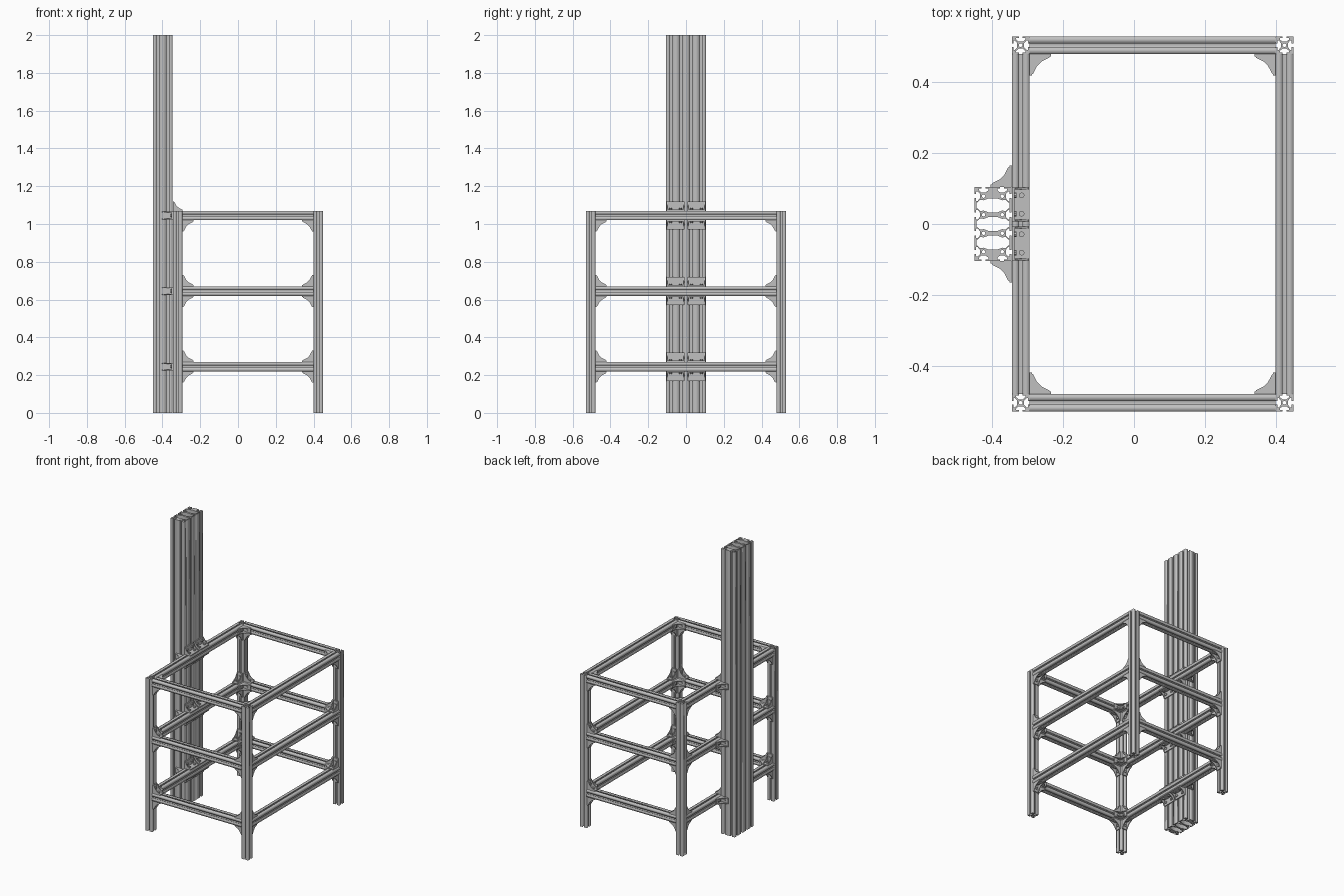
import bpy, bmesh, math
from mathutils import Matrix, Vector

if "Cube" in bpy.data.objects:
    bpy.data.objects.remove(bpy.data.objects["Cube"], do_unlink=True)

metal = bpy.data.materials.new("aluminium_grey")
metal.use_nodes = True
GREY = (0.53, 0.53, 0.53, 1)
metal.diffuse_color = GREY
metal.node_tree.nodes["Principled BSDF"].inputs["Base Color"].default_value = GREY


def place(name, mesh, matrix):
    obj = bpy.data.objects.new(name, mesh)
    bpy.context.collection.objects.link(obj)
    obj.matrix_world = matrix
    return obj


# Half of one T-slot: (offset from slot centre, depth), as fractions of a module
SLOT = [(0.11, 0), (0.11, 0.1), (0.26, 0.1), (0.26, 0.18), (0.12, 0.3)]


def slotted_outline(nx, ny, u):
    """Outline of an nx by ny module profile with a T-slot in every outer module."""
    corner = Vector((-nx * u / 2, -ny * u / 2))
    along = Vector((1, 0))
    pts = []
    for n in (nx, ny, nx, ny):
        inward = Vector((-along.y, along.x))
        pts.append(corner.copy())
        for i in range(n):
            centre = corner + along * u * (i + 0.5)
            pts += [centre - along * a * u + inward * d * u for a, d in SLOT]
            pts += [centre + along * a * u + inward * d * u for a, d in reversed(SLOT)]
        corner = corner + along * n * u
        along = inward
    return pts


def ring(x, y, r, n=10):
    return [(x + r * math.cos(2 * math.pi * i / n), y + r * math.sin(2 * math.pi * i / n))
            for i in range(n)]


def extrusion(name, loops, length):
    """Filled profile with holes, extruded along z about its middle."""
    curve = bpy.data.curves.new(name, 'CURVE')
    curve.dimensions = '2D'
    curve.fill_mode = 'BOTH'
    curve.extrude = length / 2
    for loop in loops:
        spline = curve.splines.new('POLY')
        spline.points.add(len(loop) - 1)
        for point, co in zip(spline.points, loop):
            point.co = (co[0], co[1], 0, 1)
        spline.use_cyclic_u = True
    temp = bpy.data.objects.new(name, curve)
    mesh = bpy.data.meshes.new_from_object(temp)
    bpy.data.objects.remove(temp)
    bpy.data.curves.remove(curve)
    mesh.name = name
    mesh.materials.clear()
    mesh.materials.append(metal)
    return mesh


def prism(bm, outline, z0, z1):
    face = bm.faces.new([bm.verts.new((x, y, z0)) for x, y in outline])
    out = bmesh.ops.extrude_face_region(bm, geom=[face])
    verts = [v for v in out["geom"] if isinstance(v, bmesh.types.BMVert)]
    bmesh.ops.translate(bm, verts=verts, vec=(0, 0, z1 - z0))


def bracket_mesh(name, leg, width, bolts):
    """Corner bracket: legs along +x and +y, two gusset walls, bolt heads."""
    bm = bmesh.new()
    t, w = 0.007, width / 2
    prism(bm, [(0, 0), (leg, 0), (leg, t), (t, t), (t, leg), (0, leg)], -w, w)
    half = [(leg, 0), (leg * 0.92, leg * 0.17), (leg * 0.57, leg * 0.35)]
    wall = [(0, 0)] + half + [(y, x) for x, y in reversed(half)]
    for z in (-w, w - 0.005):
        prism(bm, wall, z, z + 0.005)
    for z in bolts:
        for axis, spot in (('X', (leg * 0.55, t + 0.003, z)), ('Y', (t + 0.003, leg * 0.55, z))):
            bmesh.ops.create_cone(bm, cap_ends=True, segments=10, radius1=0.008, radius2=0.008,
                                  depth=0.007, matrix=Matrix.Translation(spot)
                                  @ Matrix.Rotation(math.pi / 2, 4, axis))
    bmesh.ops.recalc_face_normals(bm, faces=bm.faces)
    mesh = bpy.data.meshes.new(name)
    bm.to_mesh(mesh)
    bm.free()
    mesh.materials.append(metal)
    return mesh


def add_bracket(name, mesh, corner, a, b):
    a, b = Vector(a), Vector(b)
    rot = Matrix((a, b, a.cross(b))).transposed().to_4x4()
    place(name, mesh, Matrix.Translation(corner) @ rot)


# Main layout
U, H = 0.05, 0.025
LEFT, RIGHT, Y = 0.425, -0.32, 0.505
POST_H = 1.07
LEVELS = {"lower": 0.245, "middle": 0.645, "upper": 1.045}
MID = (LEFT + RIGHT) / 2
frame_loops = [slotted_outline(1, 1, U), ring(0, 0, 0.0055)]
post = extrusion("post", frame_loops, POST_H)
cross_rail = extrusion("cross_rail", frame_loops, LEFT - RIGHT - U)
side_rail = extrusion("side_rail", frame_loops, 2 * Y - U)
corner_bracket = bracket_mesh("corner_bracket", 0.06, 0.04, [0])
wide_bracket = bracket_mesh("wide_bracket", 0.05, 0.095, [-0.026, 0.026])
SIDES = (("left", LEFT, -1), ("right", RIGHT, 1))
ENDS = (("front", -Y, 1), ("back", Y, -1))

# Posts
for side, x, _ in SIDES:
    for end, y, _ in ENDS:
        place(f"{end}_{side}_post", post, Matrix.Translation((x, y, POST_H / 2)))

# Rails and corner brackets on every level
for level, z in LEVELS.items():
    for end, y, _ in ENDS:
        place(f"{level}_{end}_rail", cross_rail,
              Matrix.Translation((MID, y, z)) @ Matrix.Rotation(math.pi / 2, 4, 'Y'))
    for side, x, _ in SIDES:
        place(f"{level}_{side}_rail", side_rail,
              Matrix.Translation((x, 0, z)) @ Matrix.Rotation(math.pi / 2, 4, 'X'))
    for side, x, sx in SIDES:
        for end, y, sy in ENDS:
            tag = f"{level}_{end}_{side}"
            xi, yi = x + sx * H, y + sy * H
            add_bracket(f"{tag}_flat_bracket", corner_bracket, (xi, yi, z), (sx, 0, 0), (0, sy, 0))
            for where, sz in (("under", -1), ("over", 1)):
                if level == "upper" and sz > 0:
                    continue
                zi = z + sz * H
                add_bracket(f"{tag}_{where}_cross_bracket", corner_bracket,
                            (xi, y, zi), (sx, 0, 0), (0, 0, sz))
                add_bracket(f"{tag}_{where}_side_bracket", corner_bracket,
                            (x, yi, zi), (0, sy, 0), (0, 0, sz))

# Tall column: two by four modules with bores and three inner cavities
CU = 0.0525
COL_X = RIGHT - H - CU - 0.001
column_loops = [slotted_outline(2, 4, CU)]
for i in range(4):
    for bx in (-CU / 2, CU / 2):
        column_loops.append(ring(bx, (i - 1.5) * CU, 0.005))
quarter = [(0.047, 0.008), (0.043, 0.009), (0.036, 0.016), (0.026, 0.0145), (0.012, 0.02)]
upper = quarter + [(-x, y) for x, y in reversed(quarter)]
for i in (-1, 0, 1):
    cavity = upper + [(x, -y) for x, y in reversed(upper)]
    column_loops.append([(x, y + i * CU) for x, y in cavity])
place("column", extrusion("column", column_loops, 2), Matrix.Translation((COL_X, 0, 1)))

# Brackets joining the column to the right rails
FACE = RIGHT - H
for level, z in LEVELS.items():
    for end, s in (("front", -1), ("back", 1)):
        add_bracket(f"{level}_{end}_column_side_bracket", corner_bracket,
                    (FACE, s * 2 * CU, z), (-1, 0, 0), (0, s, 0))
        for where, sz in (("under", -1), ("over", 1)):
            add_bracket(f"{level}_{end}_column_{where}_bracket", wide_bracket,
                        (FACE, s * 0.055, z + sz * H), (1, 0, 0), (0, 0, sz))
